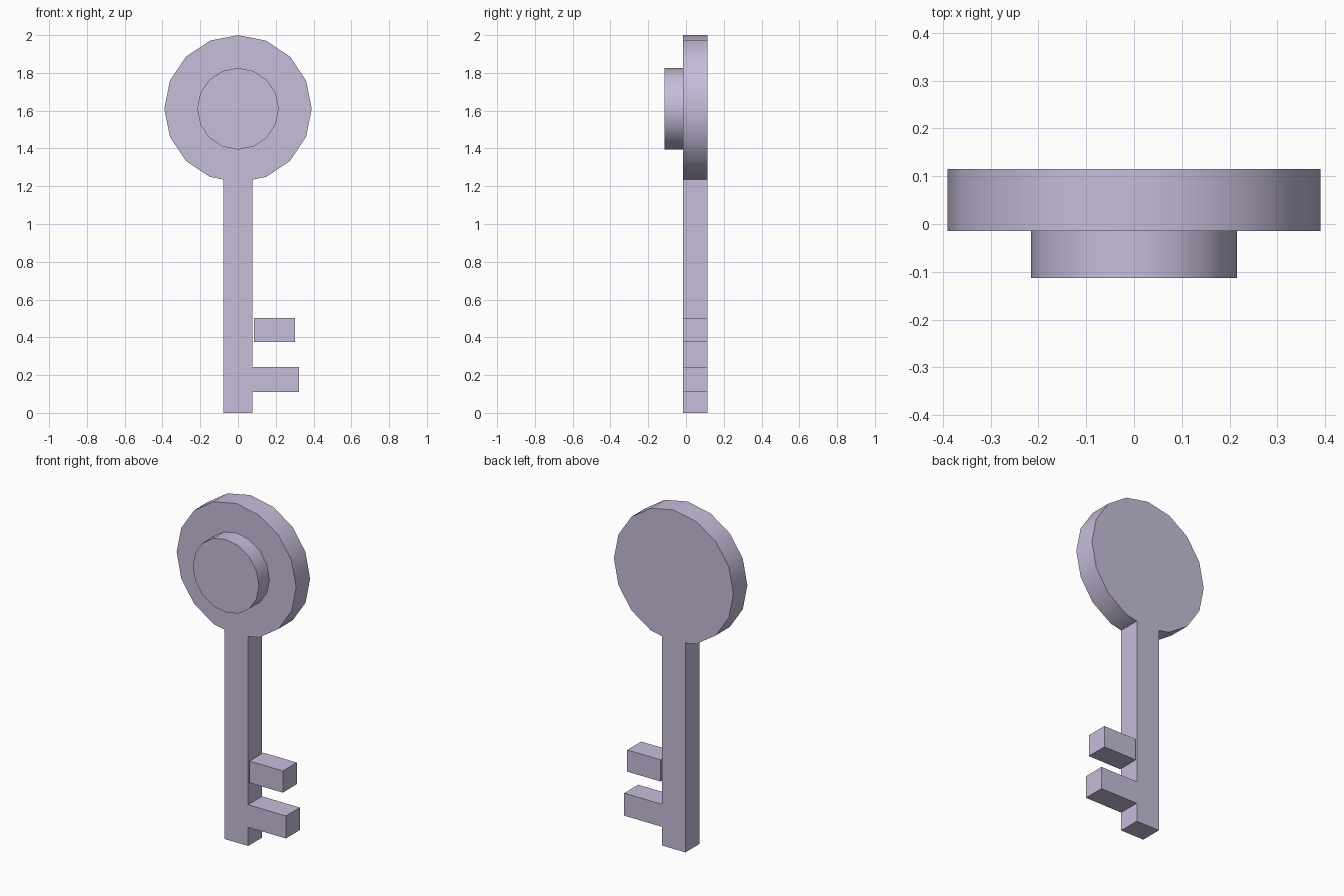
import bpy, bmesh, math

if "Cube" in bpy.data.objects:
    bpy.data.objects.remove(bpy.data.objects["Cube"])

metal = bpy.data.materials.new("pale lilac")
metal.diffuse_color = (0.57, 0.51, 0.70, 1)
metal.use_nodes = True
metal.node_tree.nodes["Principled BSDF"].inputs["Base Color"].default_value = metal.diffuse_color

FRONT, BACK = -0.015, 0.115
CENTRE = 1.61


def prism(name, outline, y0, y1):
    """Extrude an x-z outline from y0 to y1."""
    bm = bmesh.new()
    face = bm.faces.new([bm.verts.new((x, y0, z)) for x, z in outline])
    ext = bmesh.ops.extrude_face_region(bm, geom=[face])["geom"]
    moved = [g for g in ext if isinstance(g, bmesh.types.BMVert)]
    bmesh.ops.translate(bm, verts=moved, vec=(0, y1 - y0, 0))
    bmesh.ops.recalc_face_normals(bm, faces=bm.faces)
    mesh = bpy.data.meshes.new(name)
    bm.to_mesh(mesh)
    bm.free()
    mesh.materials.append(metal)
    ob = bpy.data.objects.new(name, mesh)
    bpy.context.collection.objects.link(ob)
    bpy.ops.object.select_all(action='DESELECT')
    ob.select_set(True)
    bpy.context.view_layer.objects.active = ob
    bpy.ops.object.shade_smooth_by_angle(angle=math.radians(30))
    return ob


def ring(radius):
    """Sixteen-sided circle that starts at its lowest point."""
    return [(radius * math.sin(i * math.pi / 8),
             CENTRE - radius * math.cos(i * math.pi / 8)) for i in range(16)]


# Round bow, shaft and lower tooth share one outline
W = 0.077
shaft = [(-W, 1.235), (-W, 0), (W, 0), (W, 0.11),
         (0.323, 0.11), (0.323, 0.243), (W, 0.243), (W, 1.235)]
prism("key_body", shaft + ring(0.39)[1:], FRONT, BACK)

# Separate upper tooth
prism("upper_tooth", [(0.085, 0.375), (0.303, 0.375), (0.303, 0.503), (0.085, 0.503)],
      FRONT, BACK)

# Raised disc on the front of the bow
prism("raised_disc", ring(0.216), -0.113, FRONT)
